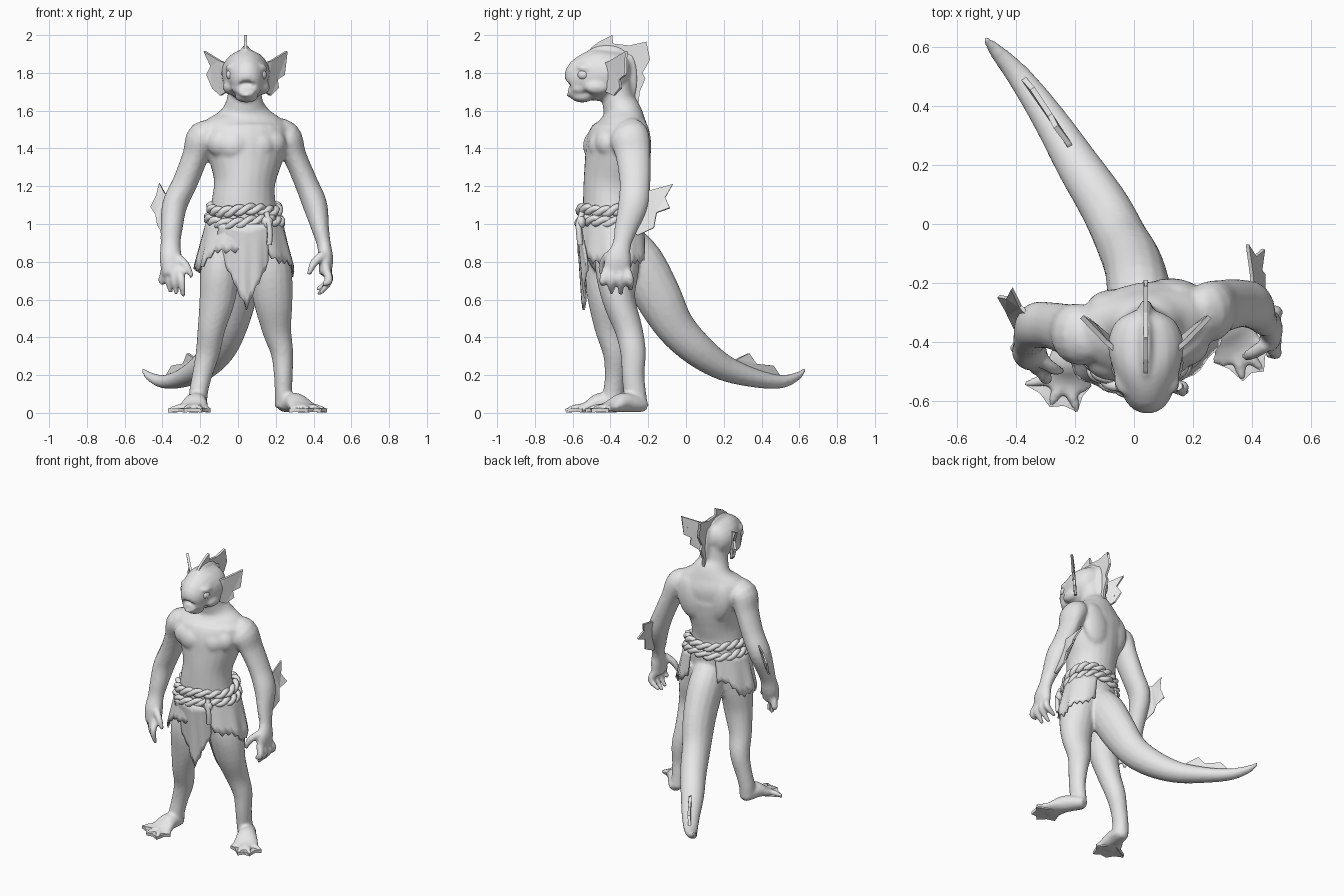
import bpy, bmesh, math
from mathutils import Vector, Matrix

mat = bpy.data.materials.new("grey")
mat.diffuse_color = (0.8, 0.8, 0.8, 1)


def finish(bm, name, smooth=False):
    bmesh.ops.recalc_face_normals(bm, faces=bm.faces)
    me = bpy.data.meshes.new(name)
    bm.to_mesh(me)
    bm.free()
    ob = bpy.data.objects.new(name, me)
    bpy.context.collection.objects.link(ob)
    me.materials.append(mat)
    for p in me.polygons:
        p.use_smooth = smooth
    return ob


def spline(pts, steps=4):
    """Catmull-Rom through points of (x, y, z, ra, rb)."""
    p = [Vector(q) for q in pts]
    p = [p[0]] + p + [p[-1]]
    out = []
    for i in range(1, len(p) - 2):
        a, b, c, d = p[i - 1:i + 3]
        for s in range(steps):
            t = s / steps
            out.append(0.5 * (2 * b + (c - a) * t + (2 * a - 5 * b + 4 * c - d) * t * t
                              + (3 * b - a - 3 * c + d) * t ** 3))
    return out + [p[-1]]


def loft(bm, pts, side=(1, 0, 0), n=16):
    """Elliptical tube along a path; ra lies along the side axis."""
    path = spline(pts)
    pos = [Vector(q[:3]) for q in path]
    rings = []
    for i, q in enumerate(path):
        t = (pos[min(i + 1, len(pos) - 1)] - pos[max(i - 1, 0)]).normalized()
        u = Vector(side)
        u = (u - t * u.dot(t)).normalized()
        v = t.cross(u)
        rings.append([bm.verts.new(pos[i] + u * q[3] * math.cos(k * math.tau / n)
                                   + v * q[4] * math.sin(k * math.tau / n)) for k in range(n)])
    for a, b in zip(rings, rings[1:]):
        for k in range(n):
            bm.faces.new((a[k], a[(k + 1) % n], b[(k + 1) % n], b[k]))
    bm.faces.new(rings[0])
    bm.faces.new(rings[-1])


def ball(bm, c, r, tilt=0):
    m = Matrix.Translation(c) @ Matrix.Rotation(tilt, 4, "Y") @ Matrix.Diagonal((*r, 1))
    bmesh.ops.create_uvsphere(bm, u_segments=20, v_segments=12, radius=1, matrix=m)


def plate(name, pts, thick=0.012):
    """Thin fin or cloth panel from an outline."""
    bm = bmesh.new()
    f = bm.faces.new([bm.verts.new(p) for p in pts])
    bmesh.ops.triangulate(bm, faces=[f])
    ob = finish(bm, name)
    s = ob.modifiers.new("thickness", "SOLIDIFY")
    s.thickness, s.offset = thick, 0


body = bmesh.new()
# torso and neck, turned slightly
loft(body, [(.03, -.38, .76, .12, .10), (.03, -.39, .85, .18, .14), (.03, -.39, 1.0, .185, .155),
            (.03, -.395, 1.12, .17, .15), (.035, -.385, 1.22, .163, .158), (.04, -.37, 1.33, .195, .165),
            (.04, -.36, 1.43, .23, .165), (.035, -.34, 1.50, .24, .145), (.035, -.335, 1.555, .2, .115),
            (.035, -.34, 1.60, .13, .1), (.035, -.36, 1.66, .095, .085), (.04, -.37, 1.76, .085, .08)],
     (1, .18, 0), 24)
# chest and shoulder blades
for s in (-1, 1):
    ball(body, (.045 + s * .065, -.468 + s * .014, 1.415), (.085, .064, .08), s * .2)
    ball(body, (.045 + s * .125, -.435 + s * .024, 1.43), (.085, .072, .08), s * .3)
    ball(body, (.035 + s * .09, -.257 + s * .018, 1.41), (.1, .055, .15), s * .2)
# head, with brows, cheeks, lips and a ridge under the crest
loft(body, [(.045, -.61, 1.715, .045, .04), (.045, -.598, 1.715, .06, .055), (.045, -.555, 1.76, .092, .112),
            (.043, -.48, 1.785, .118, .137), (.04, -.40, 1.80, .128, .122), (.04, -.33, 1.81, .1, .095),
            (.04, -.295, 1.81, .04, .04)], n=20)
ball(body, (.045, -.56, 1.715), (.082, .065, .032))
ball(body, (.045, -.55, 1.675), (.062, .06, .032))
for s in (-1, 1):
    ball(body, (.044 + s * .075, -.53, 1.835), (.04, .05, .018), s * .4)
    ball(body, (.044 + s * .085, -.47, 1.725), (.04, .07, .04))
ball(body, (.04, -.42, 1.9), (.026, .11, .05))
ball(body, (.04, -.30, 1.77), (.026, .045, .14))
# tail
loft(body, [(.03, -.34, .93, .1, .1), (.02, -.25, .8, .11, .13), (0, -.15, .62, .1, .125),
            (-.04, -.06, .46, .09, .105), (-.10, .06, .335, .085, .09), (-.19, .2, .24, .075, .07),
            (-.29, .36, .185, .058, .05), (-.39, .5, .165, .042, .036), (-.47, .59, .195, .025, .022),
            (-.51, .635, .238, .006, .006)])
# legs
loft(body, [(-.07, -.41, .92, .11, .12), (-.095, -.43, .75, .105, .115), (-.11, -.43, .6, .095, .09),
            (-.14, -.41, .45, .074, .074), (-.16, -.375, .32, .064, .066), (-.19, -.375, .2, .053, .055),
            (-.21, -.385, .1, .05, .055), (-.21, -.39, .03, .05, .055)])
loft(body, [(.14, -.36, .92, .11, .12), (.17, -.365, .75, .115, .115), (.185, -.355, .6, .105, .088),
            (.205, -.303, .44, .078, .074), (.233, -.28, .32, .06, .068), (.24, -.28, .2, .05, .06),
            (.24, -.27, .1, .046, .06), (.24, -.26, .03, .046, .058)])
# arms down to the palms
loft(body, [(.17, -.32, 1.48, .06, .08), (.25, -.3, 1.46, .085, .105), (.3, -.28, 1.36, .063, .092),
            (.36, -.27, 1.22, .062, .082), (.408, -.28, 1.1, .065, .08), (.437, -.32, .97, .046, .06),
            (.455, -.34, .89, .037, .05), (.465, -.36, .81, .04, .07), (.46, -.37, .73, .03, .07)])
loft(body, [(-.1, -.37, 1.48, .06, .08), (-.185, -.375, 1.46, .085, .105), (-.225, -.36, 1.36, .07, .09),
            (-.28, -.345, 1.22, .067, .08), (-.335, -.345, 1.1, .067, .078), (-.352, -.385, .97, .058, .06),
            (-.357, -.41, .89, .053, .048), (-.355, -.435, .81, .06, .055), (-.345, -.455, .73, .055, .045)])


def digit(base, mid, tip, r=.024):
    loft(body, [(*base, r, r), (*mid, r * .95, r * .95), (*tip, r * .5, r * .5)], n=8)


# fingers and thumbs
for i, (y, z) in enumerate([(-.44, .68), (-.395, .63), (-.345, .625), (-.295, .65)]):
    digit((.465, -.42 + .035 * i, .76), (.482, y, .70), (.445 - .01 * i, y, z))
digit((.45, -.41, .84), (.4, -.44, .79), (.375, -.45, .73))
for i, (x, z) in enumerate([(-.39, .68), (-.355, .635), (-.325, .625), (-.289, .612)]):
    digit((-.385 + .025 * i, -.43 - .015 * i, .76), (x - .01, -.42 - .035 * i, .70), (x, -.42 - .03 * i, z))
digit((-.33, -.45, .83), (-.275, -.49, .78), (-.242, -.5, .715))


# webbed feet
def foot(name, heel, tips):
    h = Vector(heel)
    mean = sum((Vector(t) for t in tips), Vector((0, 0))) / len(tips)
    d = mean - h
    mid, bal = h + d * .45, h + d * .68
    side = (-d.y, d.x, 0)
    loft(body, [(*h, .035, .035, .03), (*(h + d * .15), .045, .05, .043), (*mid, .055, .062, .052),
                (*bal, .034, .08, .034), (*(h + d * .88), .022, .085, .02)], side)
    web = [(*(h + d * .5), .016)]
    for i, t in enumerate(tips):
        t = Vector(t)
        digit((*bal.lerp(t, .15), .03), (*bal.lerp(t, .6), .026), (*t, .014), .022)
        web.append((*t, .012))
        if i + 1 < len(tips):
            web.append((*bal.lerp((t + Vector(tips[i + 1])) / 2, .9), .016))
    plate(name, web, .02)


foot("left_foot_web", (-.205, -.345), [(-.37, -.545), (-.285, -.62), (-.192, -.637), (-.145, -.55)])
foot("right_foot_web", (.235, -.215), [(.27, -.47), (.37, -.533), (.44, -.5), (.472, -.41)])

# blend the body volumes into one skin
skin = finish(body, "body", True)
rm = skin.modifiers.new("blend", "REMESH")
rm.mode, rm.voxel_size, rm.use_smooth_shade = "VOXEL", .0105, True
sm = skin.modifiers.new("soften", "SMOOTH")
sm.factor, sm.iterations = .5, 5

# eyes
for s, nm in ((-1, "left_eye"), (1, "right_eye")):
    bm = bmesh.new()
    ball(bm, (.044 + s * .08, -.543, 1.79), (.028, .032, .028))
    finish(bm, nm, True)

# head crest
plate("head_crest", [(.04, y, z) for y, z in [
    (-.54, 1.88), (-.50, 1.935), (-.46, 1.965), (-.39, 2.0), (-.385, 1.955), (-.30, 1.945), (-.21, 1.965),
    (-.245, 1.89), (-.19, 1.87), (-.23, 1.80), (-.215, 1.77), (-.245, 1.70), (-.255, 1.6), (-.29, 1.6),
    (-.32, 1.8)]], .016)

# ear fins: offset from the head, set back, height
for s, nm in ((-1, "left_ear_fin"), (1, "right_ear_fin")):
    plate(nm, [(.04 + s * x, y, z) for x, y, z in [
        (.1, -.43, 1.85), (.135, -.40, 1.865), (.217, -.315, 1.915), (.18, -.34, 1.835), (.203, -.32, 1.79),
        (.165, -.35, 1.765), (.172, -.345, 1.72), (.13, -.38, 1.68), (.1, -.42, 1.70)]], .016)

# forearm fins
plate("right_arm_fin", [(.40, -.25, 1.17), (.40, -.18, 1.18), (.385, -.07, 1.21), (.41, -.11, 1.14),
                        (.44, -.085, 1.085), (.43, -.155, 1.06), (.44, -.17, .98), (.44, -.255, .94),
                        (.435, -.30, .97), (.41, -.25, 1.1)])
plate("left_arm_fin", [(-.34, -.33, 1.16), (-.385, -.28, 1.16), (-.415, -.22, 1.215), (-.43, -.25, 1.15),
                       (-.46, -.245, 1.09), (-.435, -.29, 1.05), (-.425, -.31, .995), (-.395, -.37, .94),
                       (-.36, -.38, .97), (-.35, -.34, 1.1)])

# tail fin
plate("tail_fin", [(-.2, .22, .25), (-.22, .27, .285), (-.265, .33, .315), (-.285, .37, .26),
                   (-.345, .46, .25), (-.38, .5, .19), (-.3, .38, .19)], .018)


def cloth(name, cols, rows, point, thick=.01):
    """Draped sheet: point(column, row) with both from 0 to 1."""
    bm = bmesh.new()
    g = [[bm.verts.new(point(i / cols, j / rows, i)) for j in range(rows + 1)] for i in range(cols + 1)]
    for a, b in zip(g, g[1:]):
        for j in range(rows):
            bm.faces.new((a[j], a[j + 1], b[j + 1], b[j]))
    s = finish(bm, name, True).modifiers.new("thickness", "SOLIDIFY")
    s.thickness, s.offset = thick, 0


# pointed front panel with soft folds
def front(u, t, i):
    x = -.105 + .265 * u
    hem = .545 + .56 * abs(u - .5625) + (.02 if i % 2 == 0 and i != 9 else 0)
    z = 1.0 + (hem - 1.0) * t
    return x, -.575 + .9 * (x - .035) ** 2 + .035 * t + .008 * t * math.sin(22 * u), z


# hip skirt with ragged hem, open behind for the tail
def hips(u, t, i):
    a = (u * 2 - 1) * math.radians(155)
    hem = .87 - .13 * abs(math.sin(a)) ** 2 + .022 * (i % 2) + .02 * math.sin(7 * a)
    w = .006 * math.sin(11 * a) * t
    return (.035 + (.195 + .065 * t + w) * math.sin(a),
            -.39 - (.165 + .01 * t + w) * math.cos(a) + .036 * math.sin(a), 1.03 + (hem - 1.03) * t)


cloth("front_cloth", 16, 8, front, .014)
cloth("hip_skirt", 56, 5, hips)


# rope belt: two loops of twisted strands and a hanging end
def rope(name, pts, r, cyclic=True):
    cu = bpy.data.curves.new(name, "CURVE")
    cu.dimensions, cu.bevel_depth, cu.bevel_resolution = "3D", r, 1
    cu.use_fill_caps = True
    sp = cu.splines.new("POLY")
    sp.points.add(len(pts) - 1)
    for p, q in zip(sp.points, pts):
        p.co = (*q, 1)
    sp.use_cyclic_u, sp.use_smooth = cyclic, True
    ob = bpy.data.objects.new(name, cu)
    bpy.context.collection.objects.link(ob)
    cu.materials.append(mat)


for k, z in enumerate((1.02, 1.08)):
    for s in range(2):
        pts = []
        for i in range(144):
            a = i / 144 * math.tau
            w = 9 * a + s * math.pi
            d = .01 * math.cos(w)
            pts.append((.035 + (.19 - .012 * k + d) * math.sin(a),
                        -.395 - (.166 - .006 * k + d) * math.cos(a) + .03 * math.sin(a),
                        z - .012 * math.cos(a) + .01 * math.sin(3 * a + k) + .015 * math.sin(w)))
        rope(f"belt_rope_{k}_{s}", pts, .019)
rope("belt_tie", [(.15, -.55, 1.06), (.165, -.57, 1.0), (.17, -.565, .94), (.165, -.56, .89)], .016, False)
bm = bmesh.new()
ball(bm, (.155, -.555, 1.01), (.03, .024, .035))
finish(bm, "belt_knot", True)
